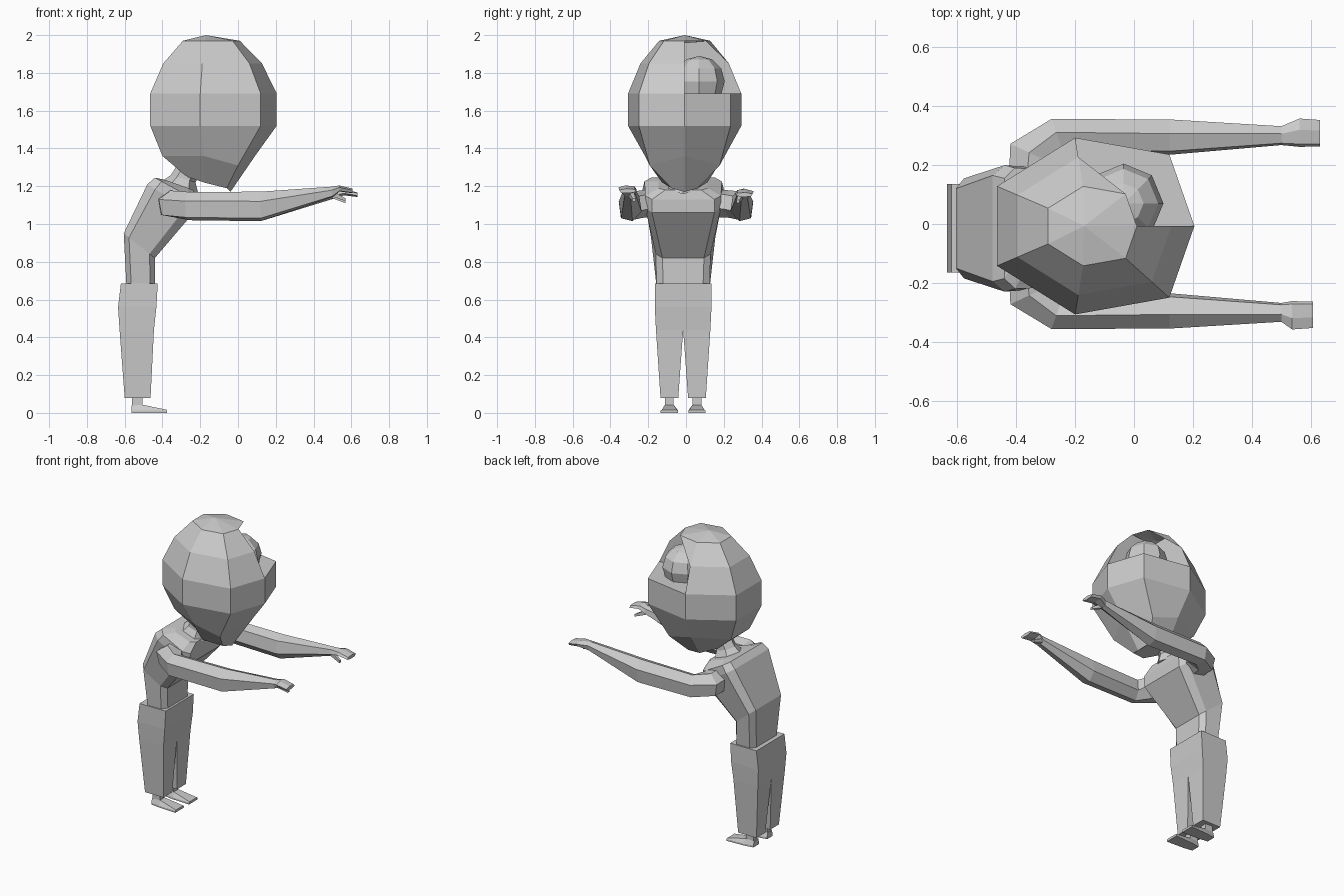
import bpy, bmesh, math
from mathutils import Vector

if "Cube" in bpy.data.objects:
    bpy.data.objects.remove(bpy.data.objects["Cube"])

CY = -0.015  # body centre line


def finish(name, bm):
    bmesh.ops.recalc_face_normals(bm, faces=bm.faces)
    me = bpy.data.meshes.new(name)
    bm.to_mesh(me)
    bm.free()
    ob = bpy.data.objects.new(name, me)
    bpy.context.collection.objects.link(ob)
    return ob


def loft(name, rings):
    """Skin a list of equal-length point rings and cap both ends."""
    bm = bmesh.new()
    vs = [[bm.verts.new(p) for p in r] for r in rings]
    n = len(rings[0])
    for a, b in zip(vs, vs[1:]):
        for i in range(n):
            j = (i + 1) % n
            bm.faces.new((a[i], a[j], b[j], b[i]))
    bm.faces.new(vs[0])
    bm.faces.new(vs[-1])
    return finish(name, bm)


def rect(x0, x1, y0, y1, z):
    return [(x0, y0, z), (x1, y0, z), (x1, y1, z), (x0, y1, z)]


# torso: chamfered sections running from back point to front point
def torso_ring(back, front, hb, hf, c=0.035):
    pts = []
    for t, h in ((0, hb - c), (0.17, hb), (0.83, hf), (1, hf - c)):
        x = back[0] + (front[0] - back[0]) * t
        z = back[1] + (front[1] - back[1]) * t
        pts.append((x, h, z))
    return [(x, CY + h, z) for x, h, z in pts] + [(x, CY - h, z) for x, h, z in reversed(pts)]


loft("torso", [
    torso_ring((-0.59, 0.66), (-0.44, 0.66), 0.14, 0.14),
    torso_ring((-0.605, 0.95), (-0.44, 0.82), 0.17, 0.145),
    torso_ring((-0.48, 1.21), (-0.235, 1.06), 0.215, 0.20),
    torso_ring((-0.44, 1.245), (-0.23, 1.13), 0.205, 0.20),
    torso_ring((-0.39, 1.235), (-0.235, 1.18), 0.13, 0.13)])

# neck
loft("neck", [[(cx + r * math.cos(i * math.pi / 3), CY + r * math.sin(i * math.pi / 3),
                z - 0.3 * r * math.cos(i * math.pi / 3)) for i in range(6)]
              for cx, r, z in ((-0.31, 0.10, 1.19), (-0.29, 0.065, 1.24), (-0.24, 0.06, 1.33))])

# trousers: hips, then one leg and one foot per side
loft("hips", [rect(-0.627, -0.445, CY - 0.144, CY + 0.144, 0.44),
              rect(-0.635, -0.432, CY - 0.15, CY + 0.15, 0.56),
              rect(-0.62, -0.425, CY - 0.15, CY + 0.15, 0.685)])
for side, label in ((1, "left"), (-1, "right")):
    def ys(a, b):
        return CY + side * a, CY + side * b
    loft(label + "_leg", [rect(-0.60, -0.463, *ys(0.026, 0.12), 0.08),
                          rect(-0.627, -0.445, *ys(0.0, 0.144), 0.44)])
    loft(label + "_ankle", [rect(-0.56, -0.505, *ys(0.05, 0.096), 0.02),
                            rect(-0.56, -0.505, *ys(0.05, 0.096), 0.09)])
    loft(label + "_foot", [[(x, CY + side * (0.073 + y), z) for y, z in
                            ((-wb, 0), (wb, 0), (wb, 0.012), (wt, h), (-wt, h), (-wb, 0.012))]
                           for x, wb, wt, h in ((-0.565, 0.03, 0.022, 0.04),
                                                (-0.50, 0.04, 0.024, 0.042),
                                                (-0.375, 0.046, 0.04, 0.016))])

    # arm with hand: hexagonal sections along a bent path
    lift = 0.0 if side > 0 else 0.02
    tip = 0.632 if side > 0 else 0.607
    arm = []
    for x, y, z, ang, w, h in (
            (-0.35, 0.15, 1.11, 90, 0.075, 0.075),
            (-0.34, 0.235, 1.105, 65, 0.088, 0.072),
            (-0.26, 0.30, 1.095, 20, 0.06, 0.075),
            (0.12, 0.295, 1.093, 0, 0.06, 0.078),
            (0.50, 0.30, 1.16 + lift / 2, 0, 0.032, 0.028),
            (tip - 0.07, 0.31, 1.168 + lift, 0, 0.048, 0.016),
            (tip, 0.308, 1.155 + lift, 0, 0.045, 0.012)):
        a = math.radians(ang)
        out = Vector((-math.sin(a), math.cos(a), 0))
        arm.append([(x + out.x * u * w, side * (y + out.y * u * w), z + v * h)
                    for u, v in ((1, 0.35), (0.2, 1), (-0.8, 0.7),
                                 (-1, -0.35), (-0.2, -1), (0.8, -0.8))])
    loft(label + "_arm", arm)
    loft(label + "_thumb", [[(x, side * (y + dy), z + dz) for dy, dz in
                             ((-r, -r), (r, -r), (r, r), (-r, r))]
                            for x, y, z, r in ((0.50, 0.29, 1.15 + lift / 2, 0.014),
                                               (0.57, 0.275, 1.118 + lift / 2, 0.008))])

# head: seven-sided rings mirrored about the y = 0 plane
HY = -0.007


def half(pts):
    return [Vector((x, HY + y, z)) for x, y, z in pts] + \
           [Vector((x, HY - y, z)) for x, y, z in reversed(pts[1:])]


def scaled(s, z):
    base = ((0.205, 0), (0.12, 0.243), (-0.2, 0.3), (-0.465, 0.135))
    return half([(-0.15 + (x + 0.15) * s, y * s, z) for x, y in base])


rings = [
    half([(-0.04, 0, 1.17), (-0.06, 0.07, 1.19), (-0.18, 0.12, 1.22), (-0.27, 0.06, 1.25)]),
    half([(0.09, 0, 1.36), (0.0, 0.185, 1.31), (-0.18, 0.21, 1.36), (-0.40, 0.10, 1.36)]),
    scaled(1, 1.52), scaled(1, 1.69), scaled(0.78, 1.85), scaled(0.45, 1.97)]
bm = bmesh.new()
V = [[bm.verts.new(p) for p in r] for r in rings]
for lvl in range(5):
    for i in range(7):
        j = (i + 1) % 7
        if lvl >= 3 and i in (0, 1):  # open skull sectors
            continue
        bm.faces.new((V[lvl][i], V[lvl][j], V[lvl + 1][j], V[lvl + 1][i]))
bm.faces.new(V[0])
apex = bm.verts.new((-0.17, HY, 2.0))
for i in range(7):
    bm.faces.new((V[5][i], V[5][(i + 1) % 7], apex))
bm.faces.new((V[5][1], V[5][2], V[4][2]))
# floor and walls of the opening
low = bm.verts.new((-0.16, HY, 1.69))
high = bm.verts.new((-0.16, HY, 1.96))
bm.faces.new((V[3][0], V[3][1], V[3][2], low))
for k in (0, 2):
    bm.faces.new((V[3][k], V[4][k], V[5][k], high, low))
finish("head", bm)

# rounded mass inside the opening
bm = bmesh.new()
bmesh.ops.create_uvsphere(bm, u_segments=8, v_segments=6, radius=0.135)
bmesh.ops.translate(bm, verts=bm.verts, vec=(-0.035, 0.07, 1.755))
finish("inner_mass", bm)
